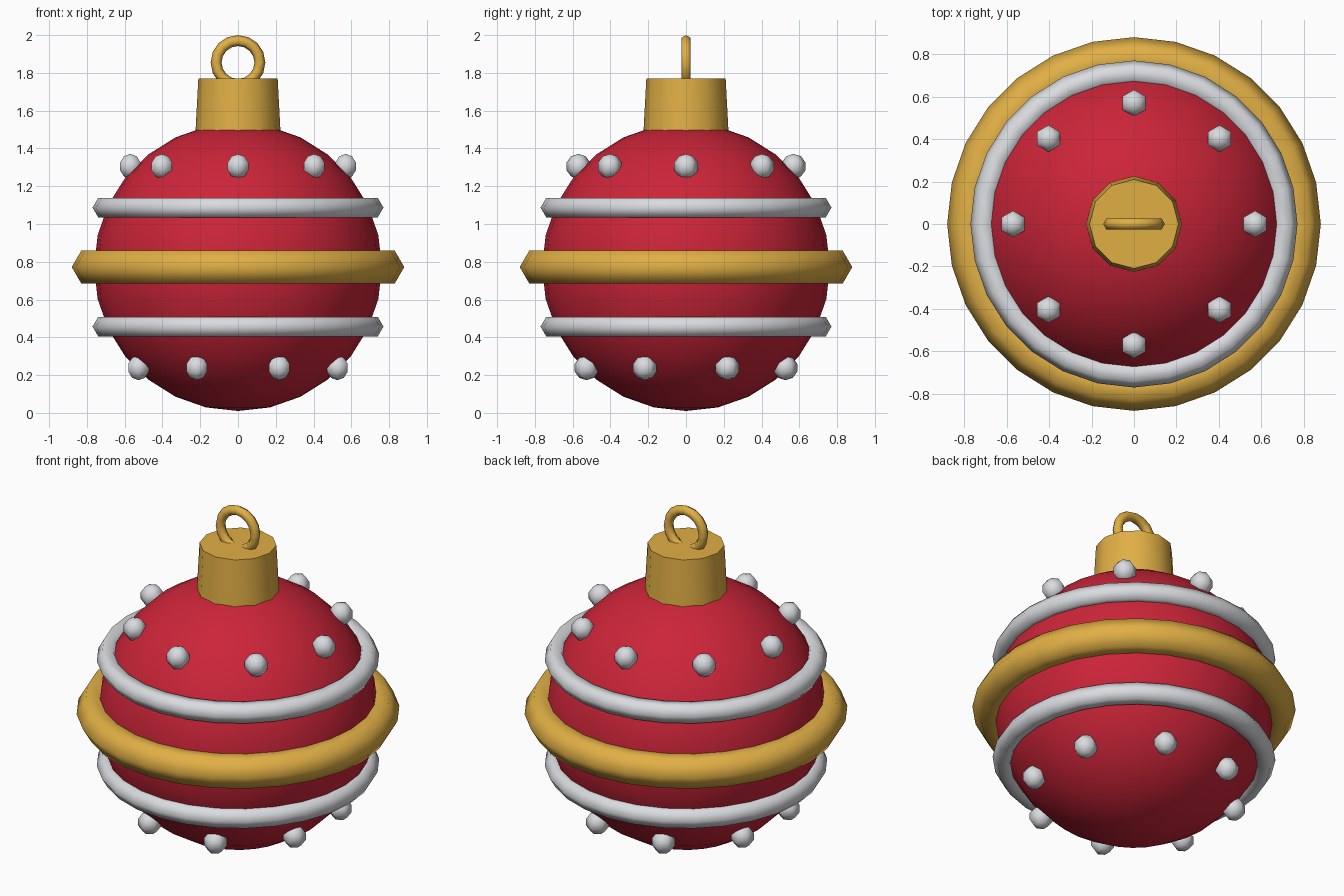
import bpy
import math

cube = bpy.data.objects.get("Cube")
if cube:
    bpy.data.objects.remove(cube, do_unlink=True)


def make_material(name, rgb):
    mat = bpy.data.materials.new(name)
    mat.use_nodes = True
    colour = (*rgb, 1.0)
    mat.diffuse_color = colour
    mat.node_tree.nodes["Principled BSDF"].inputs["Base Color"].default_value = colour
    return mat


red = make_material("deep red", (0.60, 0.018, 0.04))
gold = make_material("gold", (0.75, 0.43, 0.06))
silver = make_material("silver", (0.70, 0.71, 0.74))


def finish(name, mat, sharp_angle=180):
    """Name, colour and smooth the newly added primitive."""
    obj = bpy.context.object
    obj.name = obj.data.name = name
    obj.data.materials.append(mat)
    obj.data.shade_smooth()
    if sharp_angle < 180:
        obj.data.set_sharp_from_angle(angle=math.radians(sharp_angle))
    return obj


def band(name, mat, z, major, minor):
    bpy.ops.mesh.primitive_torus_add(location=(0, 0, z), major_radius=major, minor_radius=minor,
                                     major_segments=28, minor_segments=6)
    return finish(name, mat)


MID = 0.772

# Bauble body
bpy.ops.mesh.primitive_uv_sphere_add(segments=28, ring_count=14, radius=0.762, location=(0, 0, MID))
finish("bauble", red)

# Bands around the body
band("middle_band", gold, MID, 0.78, 0.1)
for name, side in (("upper_band", 1), ("lower_band", -1)):
    band(name, silver, MID + side * 0.315, 0.71, 0.06)

# Two rows of beads, the lower row turned half a step
for row, side, turn in (("upper", 1, 0), ("lower", -1, 0.5)):
    for i in range(8):
        a = (i + turn) * math.tau / 8
        bpy.ops.mesh.primitive_uv_sphere_add(
            segments=6, ring_count=5, radius=0.066,
            location=(0.57 * math.cos(a), 0.57 * math.sin(a), MID + side * 0.533))
        finish(f"{row}_bead_{i + 1}", silver)

# Tapered cap
bpy.ops.mesh.primitive_cone_add(vertices=12, radius1=0.226, radius2=0.21, depth=0.3,
                                location=(0, 0, 1.62))
finish("cap", gold, 40)

# Hanging loop, upright across the cap
bpy.ops.mesh.primitive_torus_add(location=(0, 0, 1.855), rotation=(math.pi / 2, 0, 0),
                                 major_radius=0.116, minor_radius=0.029,
                                 major_segments=16, minor_segments=6)
finish("hanging_loop", gold)
